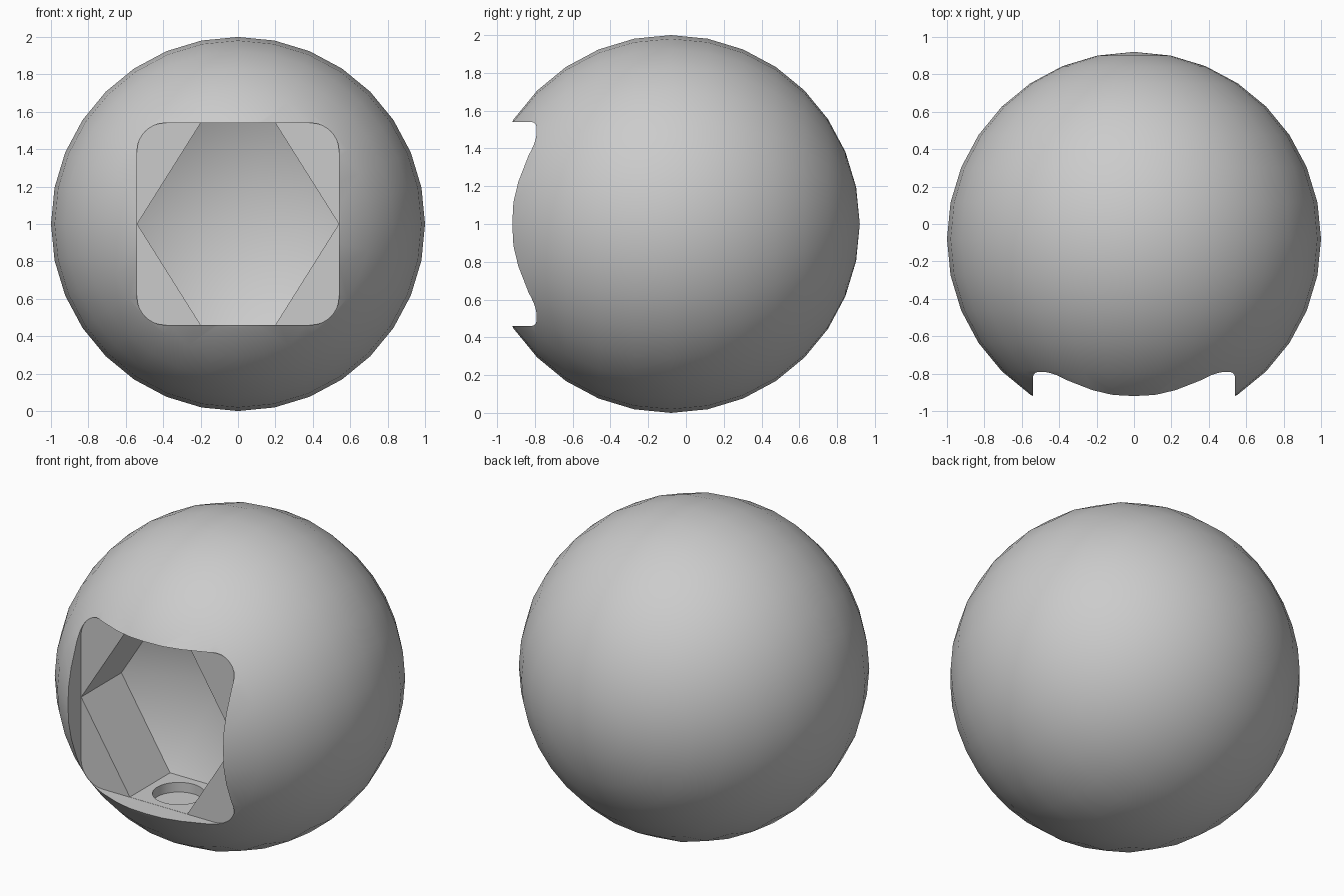
import bpy, bmesh, math
from mathutils import Matrix, Vector

if "Cube" in bpy.data.objects:
    bpy.data.objects.remove(bpy.data.objects["Cube"])

CENTER = Vector((0, -0.08, 1))
HALF = 0.54          # half width of the square opening
LEDGE_Y = -0.79      # flat corners around the hexagon
BACK_Y = -0.39       # end of the hexagonal walls
APEX_Y = -0.12       # deepest point of the pocket

grey = bpy.data.materials.new("plain grey")
grey.use_nodes = True
color = (0.6, 0.6, 0.6, 1)
grey.diffuse_color = color
grey.node_tree.nodes["Principled BSDF"].inputs["Base Color"].default_value = color


def make_object(name, bm):
    bmesh.ops.recalc_face_normals(bm, faces=bm.faces)
    mesh = bpy.data.meshes.new(name)
    bm.to_mesh(mesh)
    bm.free()
    obj = bpy.data.objects.new(name, mesh)
    mesh.materials.append(grey)
    bpy.context.collection.objects.link(obj)
    return obj


def prism(name, outline, y0, y1, apex=None):
    """Closed prism along y, with an optional pointed far end."""
    bm = bmesh.new()
    rings = [[bm.verts.new((x, y, CENTER.z + z)) for x, z in outline] for y in (y0, y1)]
    count = len(outline)
    bm.faces.new(rings[0])
    for i in range(count):
        j = (i + 1) % count
        bm.faces.new((rings[0][i], rings[0][j], rings[1][j], rings[1][i]))
    if apex is None:
        bm.faces.new(rings[1])
    else:
        tip = bm.verts.new((0, apex, CENTER.z))
        for i in range(count):
            bm.faces.new((rings[1][i], rings[1][(i + 1) % count], tip))
    return make_object(name, bm)


def cut(target, cutter):
    cutter.hide_render = True
    mod = target.modifiers.new("cut", "BOOLEAN")
    mod.operation = "DIFFERENCE"
    mod.solver = "EXACT"
    mod.object = cutter
    bpy.ops.object.select_all(action="DESELECT")
    bpy.context.view_layer.objects.active = target
    target.select_set(True)
    bpy.ops.object.modifier_apply(modifier=mod.name)
    bpy.data.objects.remove(cutter)


# Round body with its poles at front and back
bm = bmesh.new()
bmesh.ops.create_uvsphere(bm, u_segments=32, v_segments=16, radius=1)
bmesh.ops.transform(bm, verts=bm.verts,
                    matrix=Matrix.Translation(CENTER) @ Matrix.Rotation(math.pi / 2, 4, "X"))
body = make_object("round_body", bm)

# Shallow rounded square opening
radius = 0.15
inner = HALF - radius
rounded = []
for quarter, (sx, sz) in enumerate([(1, 1), (-1, 1), (-1, -1), (1, -1)]):
    for step in range(9):
        a = (quarter + step / 8) * math.pi / 2
        rounded.append((sx * inner + radius * math.cos(a), sz * inner + radius * math.sin(a)))
cut(body, prism("square_cutter", rounded, -1.5, LEDGE_Y))

# Deep hexagonal pocket with a pointed back
h = HALF - 0.001
hexagon = [(h, 0), (0.2, h), (-0.2, h), (-h, 0), (-0.2, -h), (0.2, -h)]
cut(body, prism("hexagon_cutter", hexagon, -1.4, BACK_Y, APEX_Y))

# Round recess in the pocket floor
bm = bmesh.new()
bmesh.ops.create_cone(bm, cap_ends=True, segments=32, radius1=0.15, radius2=0.15, depth=0.16,
                      matrix=Matrix.Translation((0, -0.59, CENTER.z - HALF + 0.02)))
cut(body, make_object("recess_cutter", bm))

# Smooth body with crisp cut edges
body.select_set(True)
bpy.context.view_layer.objects.active = body
bpy.ops.object.shade_smooth_by_angle(angle=math.radians(35))
